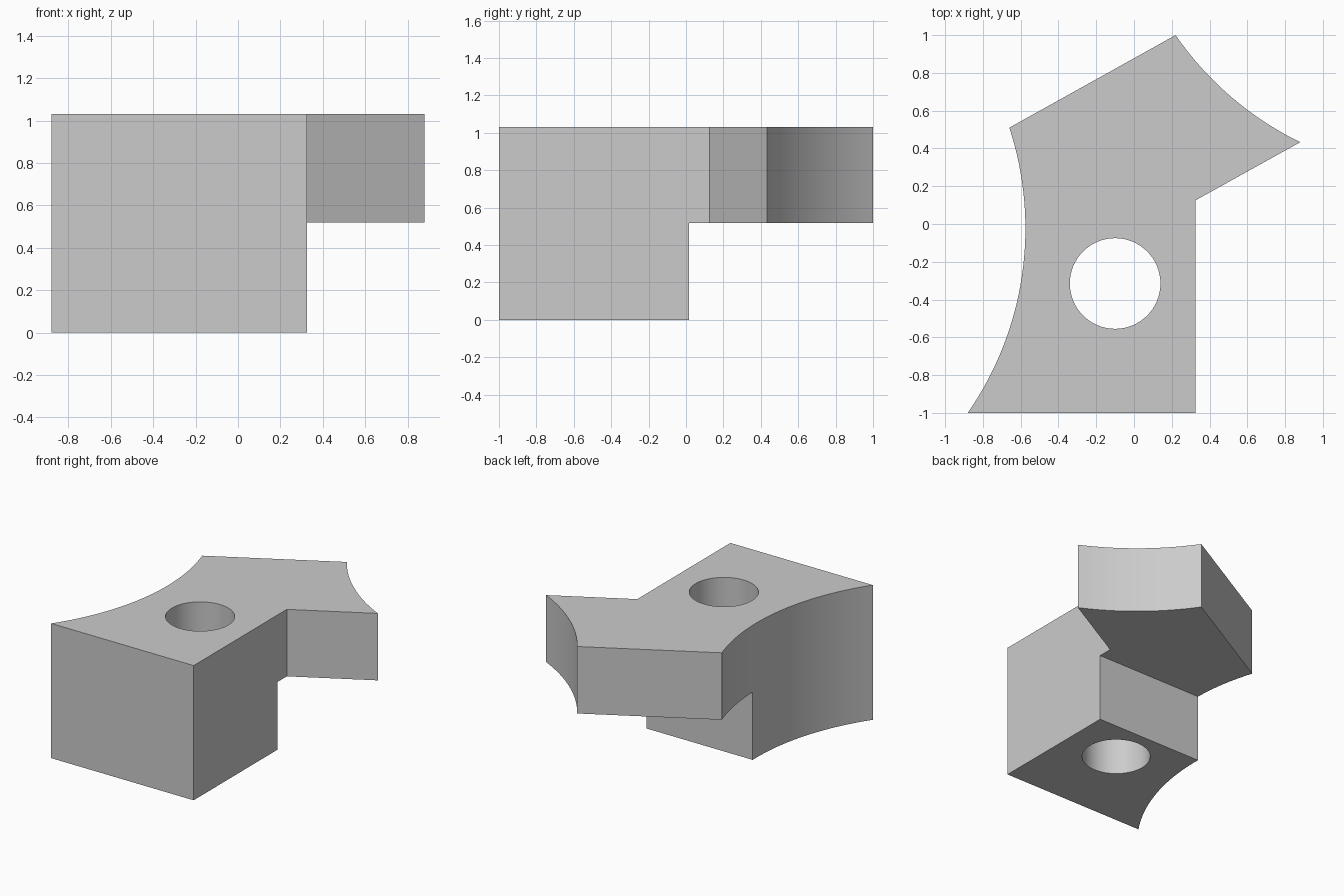
import bpy, bmesh, math
from mathutils import Vector

if "Cube" in bpy.data.objects:
    bpy.data.objects.remove(bpy.data.objects["Cube"], do_unlink=True)

HEIGHT, STEP_Z, STEP_Y = 1.03, 0.518, 0.016

grey = bpy.data.materials.new("plain grey")
grey.use_nodes = True
colour = (0.6, 0.6, 0.6, 1)
grey.diffuse_color = colour
grey.node_tree.nodes["Principled BSDF"].inputs["Base Color"].default_value = colour


def arc(start, end, radius, steps):
    """Points from start to end on a circle whose centre is left of the path."""
    a, b = Vector(start), Vector(end)
    chord = b - a
    side = Vector((-chord.y, chord.x)).normalized()
    half = chord.length / 2
    centre = (a + b) / 2 - side * math.sqrt(radius ** 2 - half ** 2) * -1
    a0 = math.atan2(*(a - centre).yx)
    sweep = 2 * math.asin(half / radius)
    return [(centre.x + radius * math.cos(a0 + sweep * i / steps),
             centre.y + radius * math.sin(a0 + sweep * i / steps))
            for i in range(steps + 1)]


def prism(name, outline, z0, z1):
    """Extrude a flat outline upwards into a solid."""
    bm = bmesh.new()
    base = bm.faces.new([bm.verts.new((x, y, z0)) for x, y in outline])
    top = bmesh.ops.extrude_face_region(bm, geom=[base])["geom"]
    bmesh.ops.translate(bm, vec=(0, 0, z1 - z0),
                        verts=[v for v in top if isinstance(v, bmesh.types.BMVert)])
    bmesh.ops.recalc_face_normals(bm, faces=bm.faces)
    mesh = bpy.data.meshes.new(name)
    bm.to_mesh(mesh)
    bm.free()
    mesh.materials.append(grey)
    obj = bpy.data.objects.new(name, mesh)
    bpy.context.collection.objects.link(obj)
    return obj


def cut(target, cutter):
    """Subtract the cutter, then discard it."""
    cutter.hide_render = True
    mod = target.modifiers.new("cut", "BOOLEAN")
    mod.operation, mod.solver, mod.object = "DIFFERENCE", "EXACT", cutter
    bpy.context.view_layer.objects.active = target
    bpy.ops.object.modifier_apply(modifier=mod.name)
    bpy.data.objects.remove(cutter, do_unlink=True)


# Bent block with two hollow curved sides, listed clockwise from above
left_curve = arc((-0.88, -1), (-0.66, 0.51), 1.715, 32)
back_curve = arc((0.22, 1), (0.88, 0.433), 1.715, 16)
outline = left_curve + back_curve + [(0.325, 0.125), (0.325, -1)]
block = prism("bent_block", outline, 0, HEIGHT)

# Step under the rear arm
cut(block, prism("step_cutter", [(-2, STEP_Y), (2, STEP_Y), (2, 2), (-2, 2)], -1, STEP_Z))

# Vertical through hole
turns = [2 * math.pi * i / 64 for i in range(64)]
circle = [(-0.1 + 0.24 * math.cos(t), -0.315 + 0.24 * math.sin(t)) for t in turns]
cut(block, prism("hole_cutter", circle, -1, 2))

# Smooth curved walls, sharp corners
bpy.ops.object.select_all(action="DESELECT")
block.select_set(True)
bpy.context.view_layer.objects.active = block
bpy.ops.object.shade_smooth_by_angle(angle=math.radians(30))
